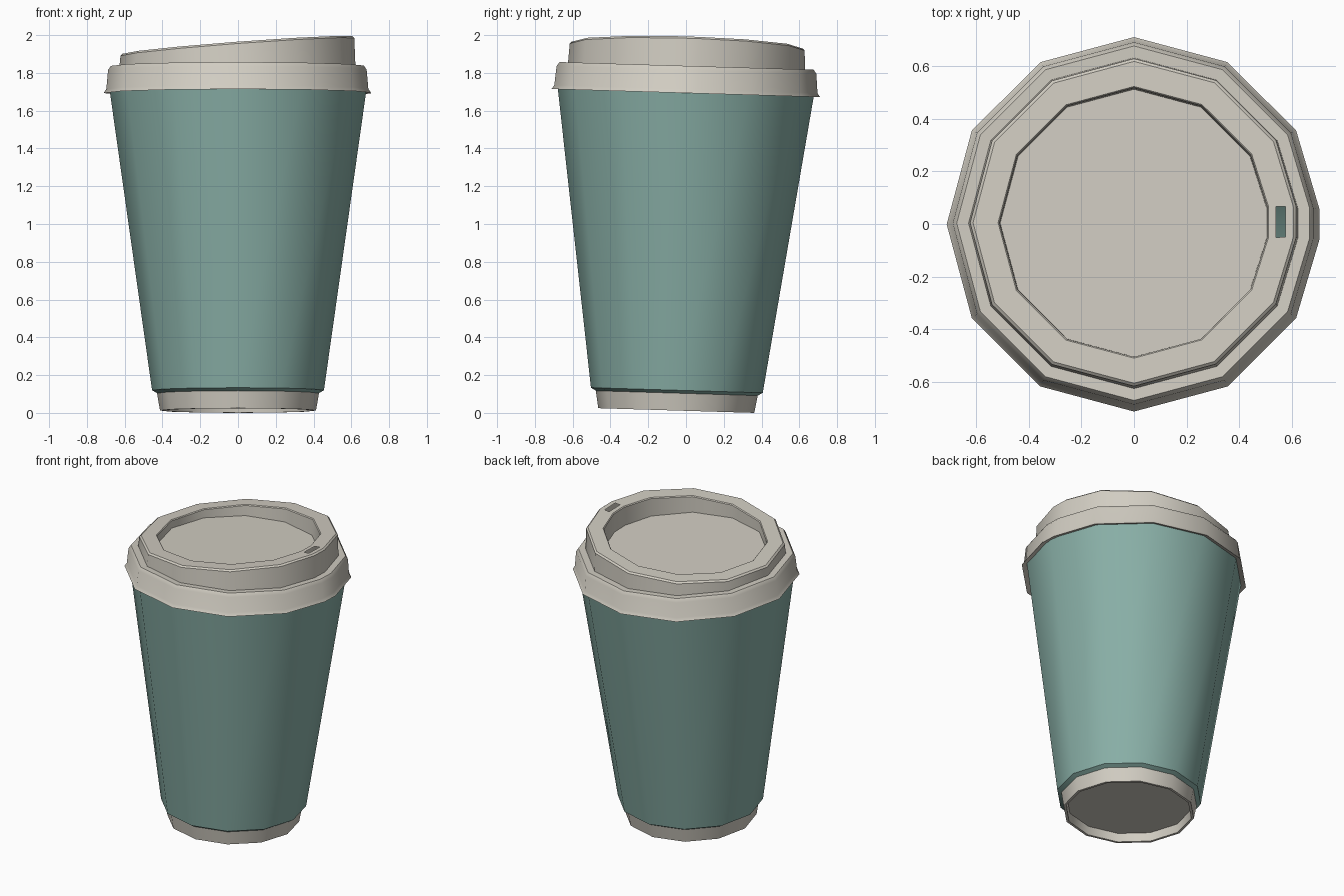
import bpy, math

if "Cube" in bpy.data.objects:
    bpy.data.objects.remove(bpy.data.objects["Cube"])

TILT = -0.03  # the whole cup leans slightly towards the back


def material(name, rgb):
    m = bpy.data.materials.new(name)
    m.diffuse_color = (*rgb, 1)
    m.use_nodes = True
    m.node_tree.nodes["Principled BSDF"].inputs["Base Color"].default_value = m.diffuse_color
    return m


beige = material("warm_beige", (0.64, 0.61, 0.54))
teal = material("muted_teal", (0.25, 0.43, 0.385))


def ring12(r):
    return [(r * math.cos(math.radians(30 * k)), r * math.sin(math.radians(30 * k))) for k in range(12)]


def ring_lid(r):
    # twelve sides with the corner at +x cut flat where the sip hole sits
    return [(0.99 * r, 0.058)] + ring12(r)[1:] + [(0.99 * r, -0.058)]


def loft(name, profile, ring, mat, cap_first=False, cap_last=False, hole=None):
    """Join rings of (radius, z, slope in x), bottom outside to top inside."""
    verts, faces = [], []
    for r, z, slope in profile:
        verts += [(x, y, z + slope * x) for x, y in ring(r)]
    n = len(ring(1))
    for i in range(len(profile) - 1):
        for j in range(n):
            if (i, j) == hole:
                continue
            k = (j + 1) % n
            faces.append((i * n + j, i * n + k, (i + 1) * n + k, (i + 1) * n + j))
    if cap_first:
        faces.append(tuple(reversed(range(n))))
    if cap_last:
        faces.append(tuple(range(len(verts) - n, len(verts))))
    me = bpy.data.meshes.new(name)
    me.from_pydata(verts, [], faces)
    me.materials.append(mat)
    ob = bpy.data.objects.new(name, me)
    bpy.context.collection.objects.link(ob)
    ob.location = (0, -0.052, 0)
    ob.rotation_euler = (TILT, 0, 0)
    bpy.ops.object.select_all(action='DESELECT')
    ob.select_set(True)
    bpy.context.view_layer.objects.active = ob
    bpy.ops.object.shade_smooth_by_angle(angle=math.radians(32))
    return ob


# Base foot with a recessed underside and the inside floor
loft("cup_base", [(0.392, 0.07, 0), (0.396, 0.0125, 0), (0.413, 0.0125, 0),
                  (0.430, 0.112, 0), (0.42, 0.118, 0)],
     ring12, beige, cap_first=True, cap_last=True)

# Tapered cup wall, outside and inside
loft("cup_wall", [(0.428, 0.104, 0), (0.455, 0.120, 0), (0.680, 1.712, 0),
                  (0.668, 1.712, 0), (0.440, 0.122, 0)], ring12, teal)

# Lid: flared lip, rim, ledge, slanted drinking ring with sip hole, sunken floor
S = 0.075
lid_profile = [
    (0.676, 1.706, 0), (0.711, 1.694, 0), (0.697, 1.715, 0), (0.688, 1.816, 0),
    (0.673, 1.838, 0), (0.628, 1.836, 0), (0.622, 1.938, S), (0.611, 1.948, S),
    (0.581, 1.948, S), (0.545, 1.948, S), (0.516, 1.948, S), (0.511, 1.942, S),
    (0.508, 1.855, 0)]
loft("lid", lid_profile, ring_lid, beige, cap_last=True, hole=(8, 12))
